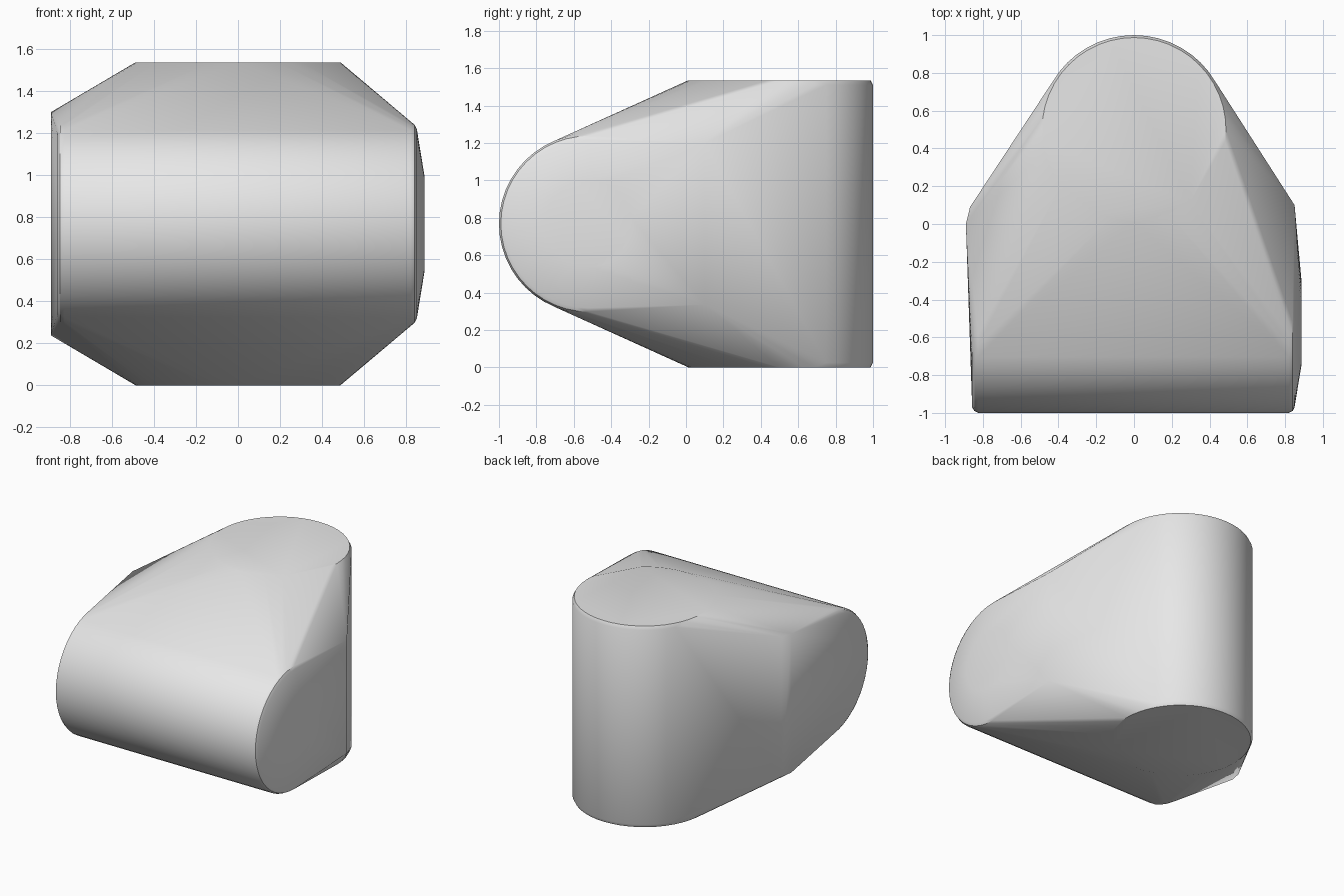
import bpy
import bmesh
from math import cos, sin, radians
from mathutils import Vector

cube = bpy.data.objects.get("Cube")
if cube:
    bpy.data.objects.remove(cube, do_unlink=True)

HEIGHT = 1.535
MID = HEIGHT / 2
SEGMENTS = 48
bm = bmesh.new()


def ring(center, radius, axis, gap=None):
    """Ring of points around the z or x axis, optionally skipping an arc (degrees)."""
    for i in range(SEGMENTS):
        deg = -180 + 360 * i / SEGMENTS
        if gap and gap[0] < deg < gap[1]:
            continue
        a, b = radius * cos(radians(deg)), radius * sin(radians(deg))
        offset = Vector((a, b, 0)) if axis == "z" else Vector((0, a, b))
        bm.verts.new(Vector(center) + offset)


def upright_edge(x, y, half):
    """Vertical corner edge, centred on the mid height."""
    for side in (-1, 1):
        bm.verts.new((x, y, MID + side * half))


# upright round column at the back, with softened rims and one flattened upper arc
for z, radius in ((0, 0.487), (0.025, 0.5)):
    ring((0, 0.5, z), radius, "z")
    ring((0, 0.5, HEIGHT - z), radius, "z", gap=(-51, -9))

# lying round roll across the front, with softened ends
for x, radius in ((-0.857, 0.45), (-0.845, 0.47), (-0.825, 0.48),
                  (0.82, 0.48), (0.84, 0.47), (0.85, 0.45), (0.886, 0.23)):
    ring((x, -0.52, MID), radius, "x")

# side corners
upright_edge(0.85, 0.1, 0.432)
upright_edge(-0.89, 0, 0.53)
upright_edge(-0.868, 0.09, 0.535)

# stretch one tight skin over everything
result = bmesh.ops.convex_hull(bm, input=bm.verts[:])
inside = {v for v in result["geom_interior"] + result["geom_unused"]
          if isinstance(v, bmesh.types.BMVert)}
bmesh.ops.delete(bm, geom=list(inside), context="VERTS")
bmesh.ops.dissolve_limit(bm, angle_limit=radians(0.5),
                         verts=bm.verts[:], edges=bm.edges[:])
bmesh.ops.recalc_face_normals(bm, faces=bm.faces[:])

mesh = bpy.data.meshes.new("rounded_wedge_body")
bm.to_mesh(mesh)
bm.free()
body = bpy.data.objects.new("rounded_wedge_body", mesh)
bpy.context.collection.objects.link(body)

# plain grey finish
grey = bpy.data.materials.new("light_grey")
grey.use_nodes = True
color = (0.8, 0.8, 0.8, 1)
grey.diffuse_color = color
grey.node_tree.nodes["Principled BSDF"].inputs["Base Color"].default_value = color
mesh.materials.append(grey)

bpy.ops.object.select_all(action="DESELECT")
body.select_set(True)
bpy.context.view_layer.objects.active = body
bpy.ops.object.shade_smooth_by_angle(angle=radians(30))
